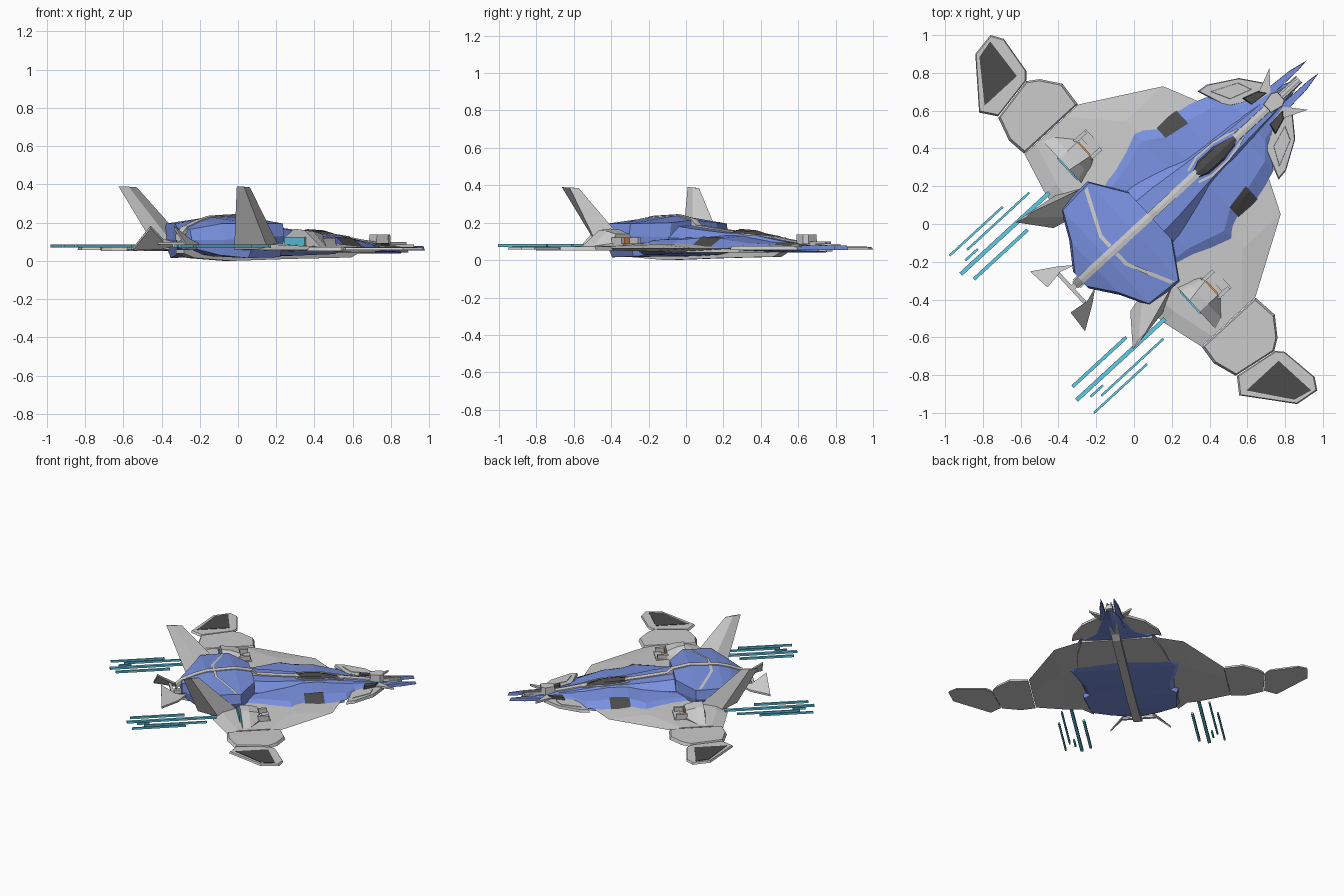
import bpy, bmesh, math
from mathutils import Vector
from mathutils.bvhtree import BVHTree

if "Cube" in bpy.data.objects:
    bpy.data.objects.remove(bpy.data.objects["Cube"])

A = math.radians(42.6)          # heading of the craft in the xy plane
CA, SA = math.cos(A), math.sin(A)


def world(p):
    """(forward, left, up) -> world coordinates"""
    u, v, z = p
    return Vector((0.02 + u * CA - v * SA, -0.019 + u * SA + v * CA, z))


def material(name, rgb):
    m = bpy.data.materials.new(name)
    m.diffuse_color = (*rgb, 1)
    m.use_nodes = True
    m.node_tree.nodes["Principled BSDF"].inputs["Base Color"].default_value = m.diffuse_color
    return m


BLUE = material("blue_paint", (0.19, 0.28, 0.74))
DARK = material("dark_panel", (0.07, 0.07, 0.07))
CYAN = material("cyan_glow", (0.12, 0.58, 0.78))
ORANGE = material("orange_glow", (0.8, 0.3, 0.05))


def finish(name, bm, mat):
    me = bpy.data.meshes.new(name)
    bm.to_mesh(me)
    bm.free()
    ob = bpy.data.objects.new(name, me)
    bpy.context.collection.objects.link(ob)
    if mat:
        me.materials.append(mat)
    return ob


def loft(name, rings, mat=None, mirror=False):
    """Skin closed rings of local points, cap the ends, optionally copy to the other side"""
    bm = bmesh.new()
    for s in ((1, -1) if mirror else (1,)):
        vs = [[bm.verts.new(world((u, v * s, z))) for u, v, z in r] for r in rings]
        n = len(rings[0])
        for a, b in zip(vs, vs[1:]):
            for i in range(n):
                j = (i + 1) % n
                bm.faces.new((a[i], a[j], b[j], b[i]))
        bm.faces.new(vs[0])
        bm.faces.new(vs[-1])
    bmesh.ops.recalc_face_normals(bm, faces=bm.faces)
    return finish(name, bm, mat)


def body(name, sections, mat=None):
    """Symmetric hull from half profiles running bottom centre to top centre"""
    rings = []
    for u, half in sections:
        other = [(-v, z) for v, z in reversed(half) if v > 0]
        rings.append([(u, v, z) for v, z in half + other])
    return loft(name, rings, mat)


def prism(name, pts, z0, z1, inset=1.0, mat=None, mirror=True):
    cu = sum(p[0] for p in pts) / len(pts)
    cv = sum(p[1] for p in pts) / len(pts)
    top = [(cu + (u - cu) * inset, cv + (v - cv) * inset, z1) for u, v in pts]
    return loft(name, [[(u, v, z0) for u, v in pts], top], mat, mirror)


def box(name, u0, u1, v0, v1, z0, z1, mat=None, mirror=True):
    return prism(name, [(u0, v0), (u1, v0), (u1, v1), (u0, v1)], z0, z1, 1, mat, mirror)


def drape(name, target, a, b, mat=None, n=8):
    """Strip between two polylines laid on the target surface"""
    me = target.data
    tree = BVHTree.FromPolygons([v.co for v in me.vertices], [p.vertices[:] for p in me.polygons])

    def sample(line, t):
        t *= len(line) - 1
        i = min(int(t), len(line) - 2)
        return Vector(line[i]).lerp(Vector(line[i + 1]), t - i)
    bm = bmesh.new()
    for s in (1, -1):
        rows = []
        for i in range(n + 1):
            p, q = sample(a, i / n), sample(b, i / n)
            row = []
            for k in range(4):
                c = p.lerp(q, k / 3)
                w = world((c.x, c.y * s, 1))
                hit = tree.ray_cast(w, Vector((0, 0, -1)))[0]
                w.z = (hit.z if hit else 0.08) + 0.005
                row.append(bm.verts.new(w))
            rows.append(row)
        for r, t in zip(rows, rows[1:]):
            for k in range(3):
                bm.faces.new((r[k], r[k + 1], t[k + 1], t[k]))
    bmesh.ops.recalc_face_normals(bm, faces=bm.faces)
    for f in bm.faces:
        if f.normal.z < 0:
            f.normal_flip()
    return finish(name, bm, mat)


# Rear engine hood: high dome standing proud of the fuselage
hood = body("engine_hood", [
    (-0.41, [(0, .06), (.05, .07), (.06, .11), (.045, .165), (0, .175)]),
    (-0.31, [(0, .035), (.17, .03), (.20, .11), (.18, .195), (0, .21)]),
    (-0.23, [(0, .025), (.30, .015), (.355, .12), (.335, .195), (0, .23)]),
    (-0.03, [(0, .02), (.33, .02), (.36, .13), (.35, .195), (0, .24)]),
    (0.09, [(0, .02), (.16, .04), (.175, .12), (.165, .20), (0, .215)])], BLUE)
drape("hood_stripe", hood, [(-.05, .34), (-.165, .1), (-.165, .025)],
      [(-.075, .335), (-.185, .1), (-.185, .025)])

# Raised central fuselage
body("upper_fuselage", [(u, [(0, .04), (w, .05), (w, z * .65), (w * .6, z * .97), (0, z)])
     for u, w, z in [(.05, .185, .19), (.20, .17, .172), (.42, .13, .15), (.62, .10, .14),
                     (.80, .08, .11), (1.0, .06, .085), (1.13, .02, .07)]], BLUE)

# Broad blue shoulders
shoulders = body("shoulder_hull", [(u, [(0, b), (w * .85, b + .008), (w, .065), (w * .75, z), (0, z + .02)])
     for u, w, z, b in [(-.02, .33, .10, .02), (.12, .35, .11, .02), (.325, .43, .11, .028),
                        (.43, .34, .12, .045), (.56, .325, .115, .045), (.735, .262, .09, .045),
                        (.81, .15, .085, .045), (1.0, .08, .075, .048)]], BLUE)
drape("shoulder_dark_panel", shoulders, [(.43, .25), (.57, .225)], [(.43, .335), (.57, .318)], DARK)
prism("belly_plate", [(.37, -.33), (.37, .33), (.56, .30), (.72, .25), (.72, -.25), (.56, -.30)],
      .041, .06, 1, None, False)

# Dorsal spine, canopy, nose spine, keel
body("dorsal_spine", [(u, [(0, z - .04), (.022, z - .03), (.022, z), (0, z + .003)])
     for u, z in [(-.45, .14), (-.41, .178), (-.31, .214), (-.23, .234), (-.03, .243),
                  (.09, .22), (.13, .188), (.30, .168), (.43, .155)]])
body("canopy", [(u, [(0, .1), (w, .12), (w * .6, z - .008), (0, z)])
     for u, w, z in [(.41, .03, .158), (.47, .06, .166), (.58, .06, .16), (.71, .025, .13)]], DARK)
for s, n in ((1, "left"), (-1, "right")):
    loft("canopy_rail_" + n, [[(u, s * (w + d), z + h) for d, h in ((0, 0), (.012, 0), (.012, .016), (0, .016))]
         for u, w, z in [(.40, .035, .138), (.48, .058, .132), (.60, .055, .125), (.74, .02, .112)]])
body("nose_spine", [(u, [(0, z - .03), (.025, z - .03), (.02, z), (0, z + .003)])
     for u, z in [(.70, .132), (.85, .11), (1.0, .092), (1.16, .075)]])
body("keel", [(u, [(0, z), (.03, z), (.03, .06), (0, .06)])
     for u, z in [(-.44, .04), (-.36, .015), (-.1, 0), (.3, .01), (.75, .018), (.80, .04), (1.1, .048)]])

# Wings: inner, middle and tip panels
def wing_ring(v, te, le, thick):
    m = te + (le - te) * .6
    return [(te, v, .058), (m, v, .062 - thick * .7), (le, v, .062), (m + .06, v, .062 + thick),
            (te + .08, v, .062 + thick)]


loft("inner_wing", [wing_ring(.10, -.28, .72, .03), wing_ring(.25, -.26, .70, .03),
                    wing_ring(.46, -.24, .605, .022), wing_ring(.692, -.178, .21, .012)], None, True)
prism("middle_wing", [(-.178, .695), (-.19, .80), (-.15, .928), (.09, .97), (.15, .93), (.222, .83), (.208, .695)],
      .052, .074, .94)
prism("wing_tip", [(-.146, .934), (-.206, 1.017), (-.011, 1.259), (.116, 1.278), (.154, 1.216),
                   (.127, 1.01), (.093, .973)], .056, .07, .96)
prism("wing_tip_dark_panel", [(.092, 1.255), (.072, 1.024), (-.16, 1.024), (-.006, 1.232)], .066, .073, 1, DARK)

# Engine pods on the wings
loft("engine_pod", [[(u, v, z) for v, z in prof] for u, prof in [
    (-.06, [(.36, .06), (.40, .125), (.47, .168), (.55, .16), (.68, .07), (.67, .06)]),
    (0.0, [(.38, .06), (.42, .12), (.46, .163), (.55, .155), (.65, .075), (.64, .06)]),
    (.07, [(.42, .06), (.43, .11), (.45, .14), (.55, .14), (.57, .09), (.57, .06)])]], None, True)
box("pod_intake_glow", .068, .078, .455, .545, .085, .12, ORANGE)
for v in (.43, .55):
    box("pod_cheek", .06, .14, v, v + .02, .06, .12)
box("intake_ramp", .1, .15, .42, .57, .06, .09)
box("pod_exhaust_glow", -.068, -.058, .40, .56, .075, .125, CYAN)

# Tall canted tail fins
loft("tail_fin", [[(-.04, .34, .06), (-.2, .42, .06), (-.33, .30, .06), (-.21, .27, .06)],
                  [(-.344, .437, .385), (-.40, .452, .388), (-.456, .457, .39), (-.40, .44, .388)]], None, True)

# Small rear stabilisers and their crossbar
loft("rear_stabiliser", [[(-.577, .215, .055 + d), (-.566, .09, .17 + d), (-.46, .105, .10 + d), (-.38, .08, .08 + d),
                          (-.45, .135, .06 + d)] for d in (0, .014)], None, True)
box("rear_crossbar", -.485, -.465, -.12, .12, .085, .10, None, False)
box("tail_boom", -.48, -.36, -.015, .015, .07, .1, None, False)

# Foreplanes, nose fins, prongs and nose turret
prism("foreplane", [(.78, .15), (.72, .318), (.78, .31), (.93, .22), (1.02, .10), (.95, .06)], .055, .076, .94)
prism("foreplane_panel", [(.82, .17), (.77, .27), (.91, .205), (.94, .13)], .074, .08, .95)
loft("nose_fin", [[(.90, .07, z), (1.085, .15, z), (1.03, .085, z), (1.0, .05, z)] for z in (.07, .085)], None, True)
prism("nose_side_dark_panel", [(.88, .07), (.87, .13), (.96, .10), (.99, .06)], .075, .093, .85, DARK)
prism("nose_prong", [(.84, .03), (.84, .10), (1.045, .075), (1.15, .068), (1.258, .046), (1.19, .038), (1.03, .035)],
      .055, .078, .95, BLUE)
prism("nose_turret", [(.93, -.03), (.93, .03), (1.0, .045), (1.03, .03), (1.03, -.03), (1.0, -.045)],
      .085, .138, .95, None, False)
box("turret_barrel", 1.02, 1.15, .008, .02, .085, .10)

# Exhaust streaks behind the engines
for u0, u1, v, w in [(-.835, -.453, .565, .006), (-.745, -.298, .525, .006), (-.857, -.22, .453, .011),
                     (-.824, -.438, .386, .009), (-.79, -.70, .49, .006), (-.20, -.03, .378, .007)]:
    box("exhaust_streak", u0, u1, v - w, v + w, .071, .085, CYAN)
